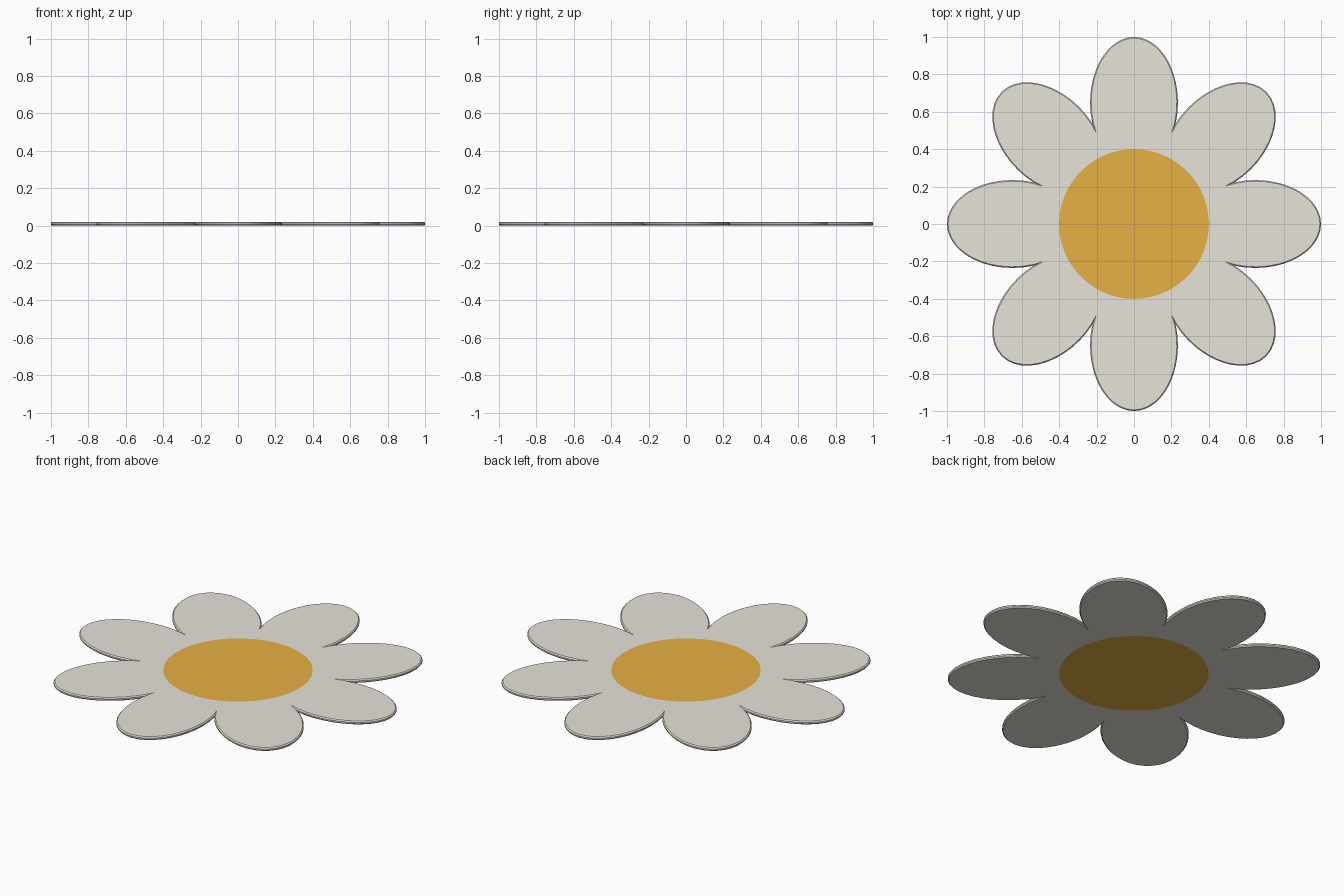
import bpy, bmesh
from math import sin, cos, pi, sqrt, atan2

cube = bpy.data.objects.get("Cube")
if cube:
    bpy.data.objects.remove(cube, do_unlink=True)

PETALS, STEPS = 8, 24
REACH, LENGTH, WIDTH = 0.65, 0.35, 0.235   # petal ellipse centre and half sizes
DISC, THICK, BEVEL = 0.4, 0.02, 0.006


def make_material(name, rgb):
    mat = bpy.data.materials.new(name)
    mat.use_nodes = True
    color = (*rgb, 1)
    mat.diffuse_color = color
    mat.node_tree.nodes["Principled BSDF"].inputs["Base Color"].default_value = color
    return mat


def flower_outline(inset):
    """Scalloped outline of overlapping ellipses, trimmed where neighbours meet."""
    a, b = LENGTH - inset, WIDTH - inset
    c, s = cos(pi / PETALS), sin(pi / PETALS)
    # Outer crossing of the ellipse with the line between two petals
    qa = (c / a) ** 2 + (s / b) ** 2
    qb = -2 * REACH * c / a ** 2
    qc = (REACH / a) ** 2 - 1
    r = (-qb + sqrt(qb * qb - 4 * qa * qc)) / (2 * qa)
    end = atan2(r * s / b, (r * c - REACH) / a)
    points = []
    for p in range(PETALS):
        turn = 2 * pi * p / PETALS
        for i in range(STEPS):
            t = end * (2 * i / STEPS - 1)
            x, y = REACH + a * cos(t), b * sin(t)
            points.append((x * cos(turn) - y * sin(turn),
                           x * sin(turn) + y * cos(turn)))
    return points


# Rings from the underside of the centre, around the rim, to the top of the centre
outer, inner = flower_outline(0), flower_outline(BEVEL)
disc = [(DISC * cos(t), DISC * sin(t)) for t in (atan2(y, x) for x, y in inner)]
layers = [(disc, 0), (inner, 0), (outer, BEVEL),
          (outer, THICK - BEVEL), (inner, THICK), (disc, THICK)]

bm = bmesh.new()
rings = [[bm.verts.new((x, y, z)) for x, y in pts] for pts, z in layers]
for low, high in zip(rings, rings[1:]):
    for i in range(len(low)):
        j = (i + 1) % len(low)
        bm.faces.new((low[i], low[j], high[j], high[i]))

# Flush centre on both sides
for cap in (rings[0][::-1], rings[-1]):
    bm.faces.new(cap).material_index = 1
bmesh.ops.recalc_face_normals(bm, faces=bm.faces)

mesh = bpy.data.meshes.new("daisy_flower")
bm.to_mesh(mesh)
bm.free()
mesh.materials.append(make_material("petal cream", (0.86, 0.83, 0.75)))
mesh.materials.append(make_material("centre yellow", (0.80, 0.44, 0.06)))
flower = bpy.data.objects.new("daisy_flower", mesh)
bpy.context.collection.objects.link(flower)

# Smooth rim with crisp edges
bpy.ops.object.select_all(action="DESELECT")
flower.select_set(True)
bpy.context.view_layer.objects.active = flower
bpy.ops.object.shade_smooth_by_angle(angle=pi / 6)
